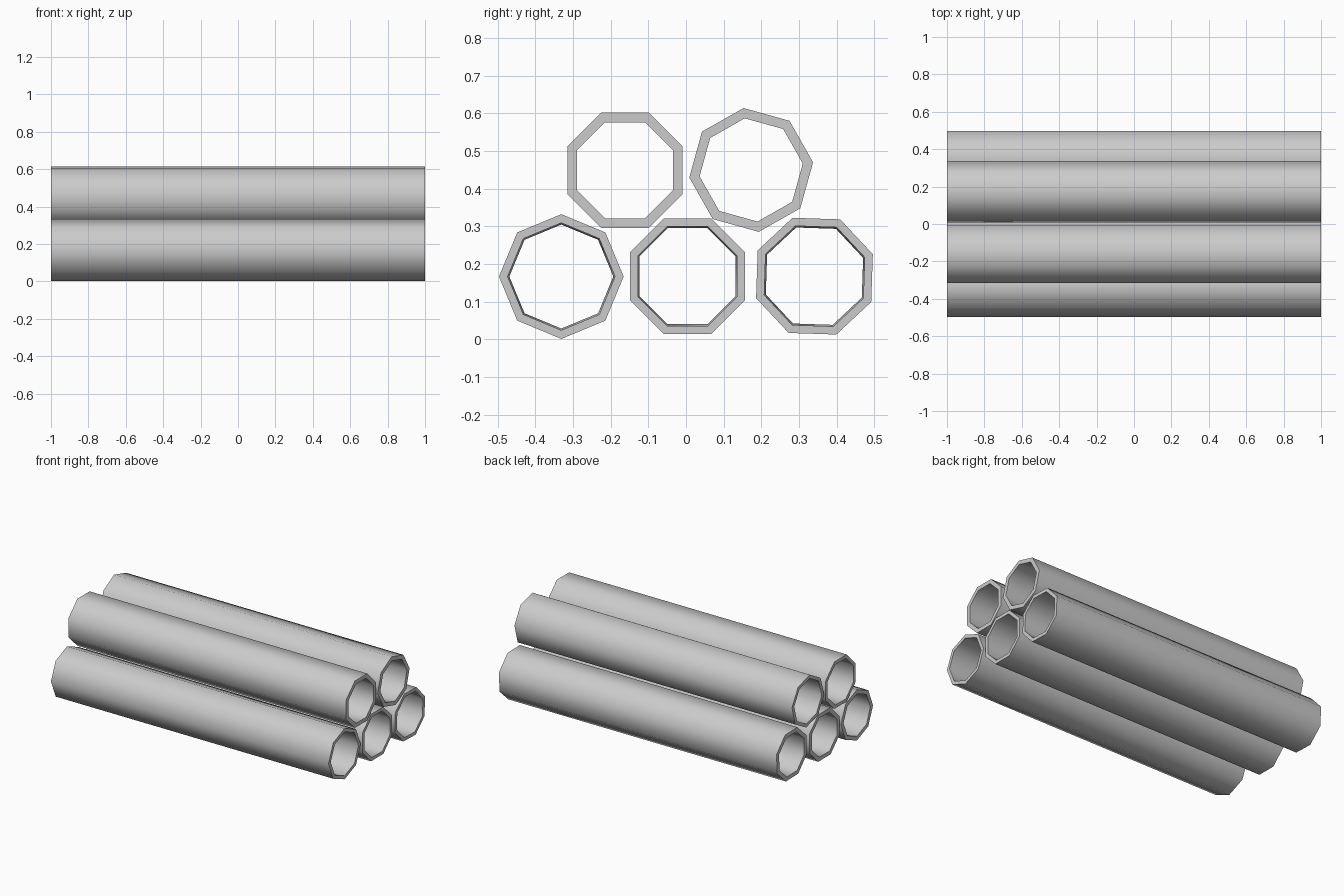
import bpy, bmesh
from math import cos, sin, radians

cube = bpy.data.objects.get("Cube")
if cube:
    bpy.data.objects.remove(cube, do_unlink=True)

# Plain grey pipe material
grey = bpy.data.materials.new("pipe_grey")
grey.use_nodes = True
colour = (0.6, 0.6, 0.6, 1)
grey.diffuse_color = colour
grey.node_tree.nodes["Principled BSDF"].inputs["Base Color"].default_value = colour

SIDES = 8
OUTER = 0.1655
WIDE, NARROW = 0.1425, 0.138   # the bore tapers slightly


def pipe(name, y, z, turn, bore_right, bore_left):
    """Open octagonal tube along x, turned about its own axis."""
    bm = bmesh.new()

    def ring(x, r):
        angles = [radians(turn + 360 * i / SIDES) for i in range(SIDES)]
        return [bm.verts.new((x, r * cos(a), r * sin(a))) for a in angles]

    # Closed section: outer wall, left rim, bore, right rim
    rings = [ring(1, OUTER), ring(-1, OUTER), ring(-1, bore_right), ring(1, bore_left)]
    for k, a in enumerate(rings):
        b = rings[(k + 1) % len(rings)]
        for i in range(SIDES):
            j = (i + 1) % SIDES
            bm.faces.new((a[i], a[j], b[j], b[i]))
    bmesh.ops.recalc_face_normals(bm, faces=bm.faces)
    mesh = bpy.data.meshes.new(name)
    bm.to_mesh(mesh)
    bm.free()
    mesh.materials.append(grey)
    obj = bpy.data.objects.new(name, mesh)
    obj.location = (0, y, z)
    bpy.context.collection.objects.link(obj)

    # Smooth walls with sharp rims
    bpy.ops.object.select_all(action='DESELECT')
    obj.select_set(True)
    bpy.context.view_layer.objects.active = obj
    bpy.ops.object.shade_smooth_by_angle(angle=radians(60))


# Lower row of three
pipe("lower_front_pipe", -0.331, 0.167, 0, NARROW, WIDE)
pipe("lower_middle_pipe", 0.004, 0.168, 22.5, NARROW, WIDE)
pipe("lower_back_pipe", 0.341, 0.168, 20.6, NARROW, WIDE)

# Upper row of two, laid the other way round
pipe("upper_front_pipe", -0.162, 0.449, 22.5, WIDE, NARROW)
pipe("upper_back_pipe", 0.173, 0.45, 7, WIDE, NARROW)
